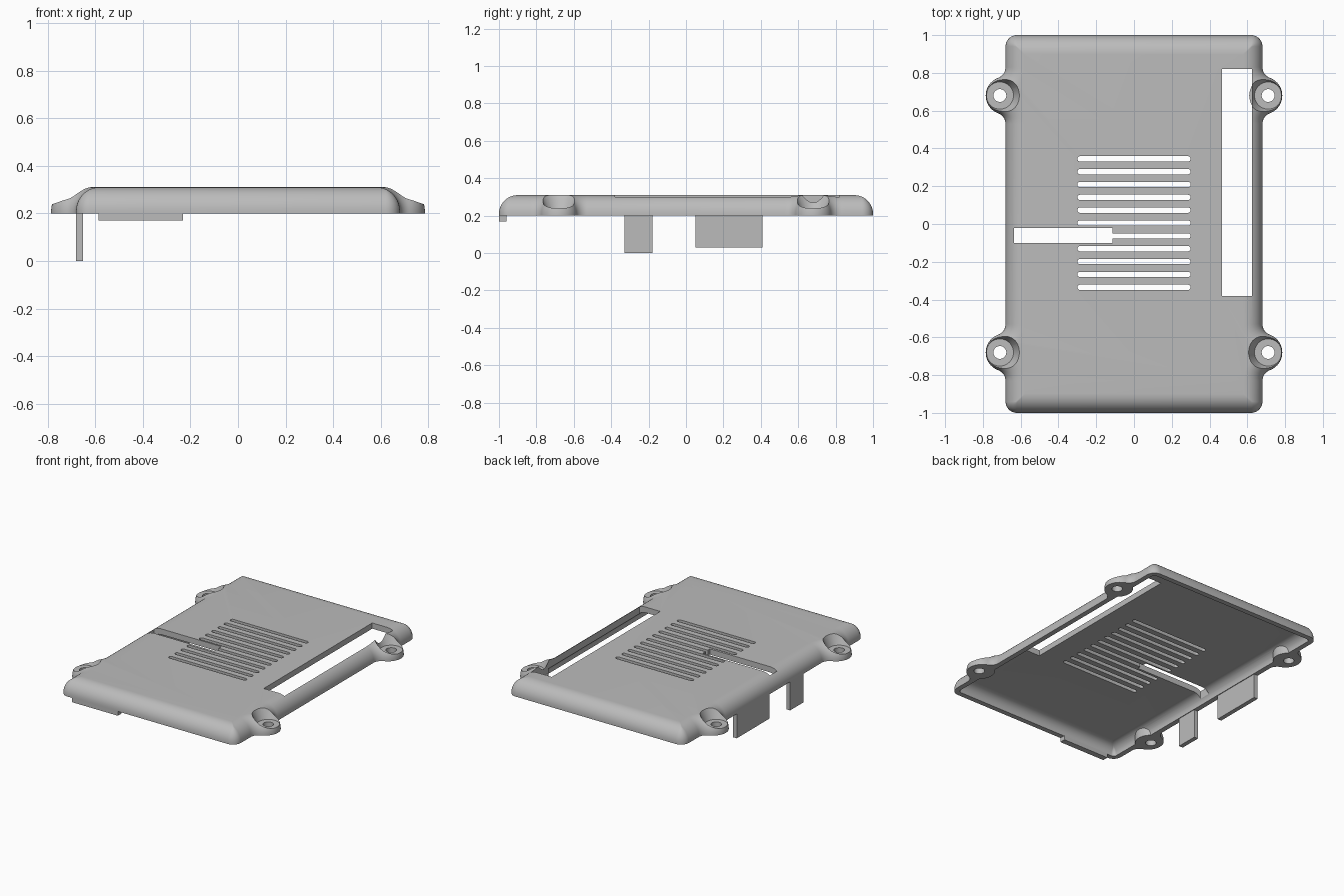
import bpy, bmesh
from math import sin, cos, pi, asin, radians
from mathutils import Matrix

old = bpy.data.objects.get("Cube")
if old:
    bpy.data.objects.remove(old)

grey = bpy.data.materials.new("plain grey plastic")
grey.use_nodes = True
COLOUR = (0.5, 0.5, 0.5, 1)
grey.diffuse_color = COLOUR
grey.node_tree.nodes["Principled BSDF"].inputs["Base Color"].default_value = COLOUR

HALF_X, HALF_Y, CORNER = 0.68, 1.0, 0.06
RIM, TOP = 0.2, 0.31
EAR_X, EAR_Y, EAR_R, FILLET = 0.685, 0.68, 0.1, 0.06
HOLE_X = 0.71
EARS = [(sx, sy) for sx in (-1, 1) for sy in (-1, 1)]


def make(name, bm):
    bmesh.ops.recalc_face_normals(bm, faces=bm.faces)
    mesh = bpy.data.meshes.new(name)
    bm.to_mesh(mesh)
    bm.free()
    ob = bpy.data.objects.new(name, mesh)
    bpy.context.collection.objects.link(ob)
    mesh.materials.append(grey)
    return ob


def arc(cx, cy, r, a0, a1, n):
    return [(cx + r * cos(a0 + (a1 - a0) * i / n),
             cy + r * sin(a0 + (a1 - a0) * i / n)) for i in range(n + 1)]


def outline(inset, ears):
    """Closed plan outline, moved inwards by inset."""
    pts = []
    if ears:
        # ear arc and the concave arc that blends it into the side wall
        dx = HALF_X + FILLET - EAR_X
        turn = asin(dx / (EAR_R + FILLET))
        dy = (EAR_R + FILLET) * cos(turn)
        swing = pi / 2 - turn
        pts += arc(HALF_X + FILLET, EAR_Y - dy, FILLET + inset, pi, pi - swing, 8)
        pts += arc(EAR_X, EAR_Y, max(EAR_R - inset, 0.003), -swing, swing, 20)[1:-1]
        pts += arc(HALF_X + FILLET, EAR_Y + dy, FILLET + inset, pi + swing, pi, 8)
    r = max(CORNER - inset, 0.004)
    pts += arc(HALF_X - inset - r, HALF_Y - inset - r, r, 0, pi / 2, 8)
    left = [(-x, y) for x, y in reversed(pts)]
    return pts + left + [(-x, -y) for x, y in pts] + [(x, -y) for x, y in reversed(pts[:])]


def loft(name, rings):
    bm = bmesh.new()
    loops = [[bm.verts.new((x, y, z)) for x, y in pts] for pts, z in rings]
    for a, b in zip(loops, loops[1:]):
        for i in range(len(a)):
            j = (i + 1) % len(a)
            bm.faces.new((a[i], a[j], b[j], b[i]))
    bm.faces.new(loops[0])
    bm.faces.new(loops[-1])
    return make(name, bm)


def dome(name, start, radius, low, high, ears):
    """Rounded-edge slab: quarter-round from the rim up to the flat top."""
    rings = [(outline(start, ears), low)] if low < RIM else []
    straight = high - radius
    if straight > RIM:
        rings.append((outline(start, ears), RIM))
    for i in range(11):
        a = pi / 2 * i / 10
        rings.append((outline(start + radius * (1 - cos(a)), ears),
                      straight + radius * sin(a)))
    return loft(name, rings)


def box(name, x0, x1, y0, y1, z0, z1):
    return loft(name, [([(x0, y0), (x1, y0), (x1, y1), (x0, y1)], z) for z in (z0, z1)])


def cones(name, r0, r1, z0, z1):
    """One round cutter over each screw ear."""
    bm = bmesh.new()
    for sx, sy in EARS:
        bmesh.ops.create_cone(bm, cap_ends=True, segments=40, radius1=r0, radius2=r1,
                              depth=z1 - z0, matrix=Matrix.Translation(
                                  (sx * HOLE_X, sy * EAR_Y, (z0 + z1) / 2)))
    return make(name, bm)


def cut(ob, tool):
    mod = ob.modifiers.new("cut", "BOOLEAN")
    mod.operation, mod.solver, mod.object = "DIFFERENCE", "EXACT", tool
    bpy.context.view_layer.update()
    mesh = bpy.data.meshes.new_from_object(
        ob.evaluated_get(bpy.context.evaluated_depsgraph_get()))
    ob.modifiers.clear()
    ob.data = mesh
    bpy.data.objects.remove(tool)


# Hollow cover, leaving solid bosses under the screw ears
cover = dome("cover", 0, 0.1, RIM, TOP, True)
cavity = dome("cavity", 0.035, 0.065, RIM - 0.05, 0.27, False)
cut(cavity, cones("bosses", 0.1, 0.1, 0.1, 0.4))
cut(cover, cavity)

# Screw seats and holes
cut(cover, cones("seats", 0.072, 0.11, 0.24, 0.325))
cut(cover, cones("holes", 0.034, 0.034, 0.1, 0.4))

# Long side opening and ribbon cable slot
cut(cover, box("side_opening", 0.465, 0.625, -0.38, 0.82, 0.22, 0.4))
cut(cover, box("cable_slot", -0.635, -0.115, -0.1, -0.02, 0.22, 0.4))

# Row of ventilation slots with round ends
for i in range(11):
    y = 0.345 - 0.068 * i
    ends = arc(0.286, y, 0.014, -pi / 2, pi / 2, 8) + arc(-0.286, y, 0.014, pi / 2, pi * 1.5, 8)
    cut(cover, loft("vent", [(ends, 0.22), (ends, 0.4)]))

# Hanging tabs below the rim
parts = [
    cover,
    box("short_side_tab", -0.68, -0.65, -0.33, -0.18, 0, RIM),
    box("long_side_tab", -0.68, -0.65, 0.05, 0.41, 0.03, RIM),
    box("front_tab", -0.585, -0.23, -1, -0.96, 0.17, RIM),
]

bpy.ops.object.select_all(action="DESELECT")
for ob in parts:
    ob.select_set(True)
bpy.context.view_layer.objects.active = cover
bpy.ops.object.shade_smooth_by_angle(angle=radians(30))
